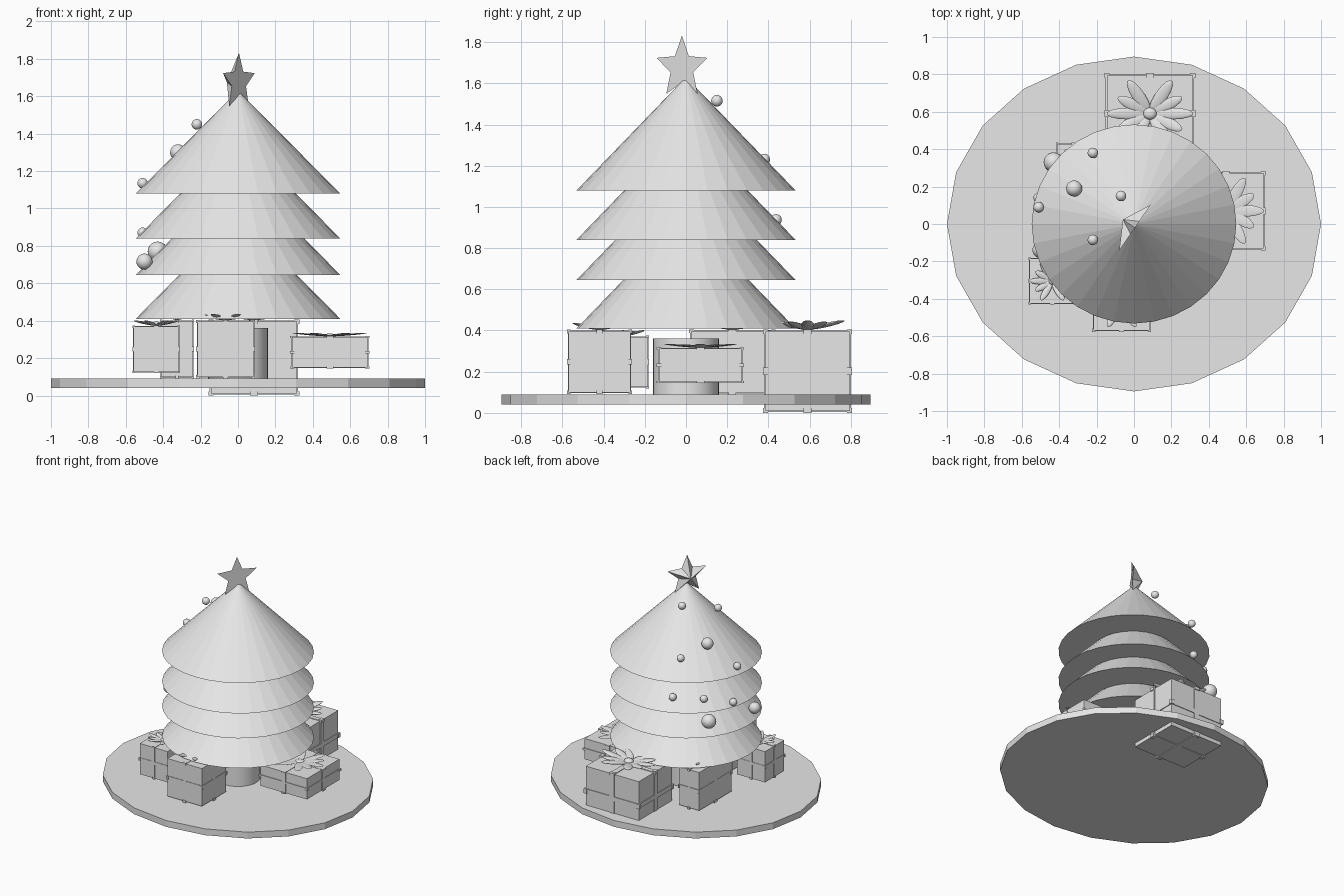
import bpy, bmesh, math
from mathutils import Matrix, Vector

cube = bpy.data.objects.get("Cube")
if cube:
    bpy.data.objects.remove(cube, do_unlink=True)

# One flat colour for everything
grey = bpy.data.materials.new("light_grey")
grey.use_nodes = True
colour = (0.8, 0.8, 0.8, 1)
grey.diffuse_color = colour
grey.node_tree.nodes["Principled BSDF"].inputs["Base Color"].default_value = colour


def finish(bm, name, smooth=False):
    mesh = bpy.data.meshes.new(name)
    bm.normal_update()
    bm.to_mesh(mesh)
    bm.free()
    mesh.materials.append(grey)
    obj = bpy.data.objects.new(name, mesh)
    bpy.context.collection.objects.link(obj)
    if smooth:
        bpy.ops.object.select_all(action='DESELECT')
        obj.select_set(True)
        bpy.context.view_layer.objects.active = obj
        bpy.ops.object.shade_smooth_by_angle(angle=math.radians(40))
    return obj


def placed(loc, scale):
    return Matrix.Translation(loc) @ Matrix.Diagonal((*scale, 1))


def cone(name, sides, rx, ry, z0, z1, top=1.0, smooth=False):
    bm = bmesh.new()
    # Start the ring of points on the x axis
    turn = Matrix.Rotation(math.pi / 2, 4, 'Z')
    bmesh.ops.create_cone(bm, cap_ends=True, segments=sides, radius1=1, radius2=top, depth=1,
                          matrix=placed((0, 0, (z0 + z1) / 2), (rx, ry, z1 - z0)) @ turn)
    return finish(bm, name, smooth)


def box(bm, loc, size):
    bmesh.ops.create_cube(bm, size=1, matrix=placed(loc, size))


# Round base, trunk and four equal foliage tiers
cone("base_disc", 20, 1.0, 0.895, 0.04, 0.09)
cone("trunk", 32, 0.16, 0.16, 0.09, 0.362, smooth=True)
for i, z in enumerate((0.41, 0.645, 0.84, 1.08)):
    cone(f"foliage_tier_{i + 1}", 32, 0.547, 0.532, z, z + 0.55, top=0)

# Star with a flat back and a raised centre on the other side
bm = bmesh.new()
across, out = Vector((0.567, 0.824, 0)), Vector((-0.824, 0.567, 0))
centre = Vector((0.005, -0.02, 1.675))
ring = []
for i in range(10):
    a = math.pi / 2 + i * math.pi / 5
    r = 0.157 if i % 2 == 0 else 0.07
    ring.append(bm.verts.new(centre + across * r * math.cos(a) + Vector((0, 0, r * math.sin(a)))))
peak = bm.verts.new(centre + out * 0.078)
bm.faces.new(ring)
for i in range(10):
    bm.faces.new((ring[(i + 1) % 10], ring[i], peak))
bmesh.ops.recalc_face_normals(bm, faces=bm.faces)
finish(bm, "star")

# Baubles: x, y, z, radius
small, medium, large = 0.028, 0.043, 0.053
baubles = [
    (-0.07, 0.15, 1.515, small), (-0.22, -0.085, 1.45, small),
    (-0.32, 0.19, 1.30, medium), (-0.22, 0.38, 1.23, small),
    (-0.51, 0.09, 1.135, small), (-0.19, 0.437, 0.937, small),
    (-0.38, 0.32, 0.93, small), (-0.51, 0.14, 0.87, small),
    (-0.43, 0.33, 0.77, large), (-0.5, -0.14, 0.716, medium),
]
for i, (x, y, z, r) in enumerate(baubles):
    bm = bmesh.new()
    bmesh.ops.create_uvsphere(bm, u_segments=20, v_segments=12, radius=r,
                              matrix=Matrix.Translation((x, y, z)))
    finish(bm, f"bauble_{i + 1}", True)


# Gift parts are made in a unit cube, then stretched to size
def gift_box():
    bm = bmesh.new()
    box(bm, (0, 0, 0), (0.95, 0.95, 0.95))
    return bm


def gift_ribbon():
    bm = bmesh.new()
    for axis in range(3):
        size = [0.974] * 3
        size[axis] = 0.084
        box(bm, (0, 0, 0), size)
        # Thick folds where the band turns over the box edges
        for s in (-1, 1):
            for t in (-1, 1):
                loc = [0, 0, 0]
                loc[axis - 1], loc[axis - 2] = s * 0.472, t * 0.472
                fold = [0.056] * 3
                fold[axis] = 0.088
                box(bm, loc, fold)
    return bm


def gift_bow():
    bm = bmesh.new()
    # Six long petals and four short ones between them, rising outwards
    petals = [(a, 0.48) for a in range(0, 360, 60)]
    petals += [(a, 0.41) for a in (30, 150, 210, 330)]
    for angle, length in petals:
        m = (Matrix.Translation((0, 0, 0.5))
             @ Matrix.Rotation(math.radians(angle), 4, 'Z')
             @ Matrix.Rotation(math.radians(-12), 4, 'Y')
             @ placed((length * 0.52, 0, 0), (length * 0.5, 0.072, 0.025)))
        bmesh.ops.create_uvsphere(bm, u_segments=14, v_segments=8, radius=1, matrix=m)
    bmesh.ops.create_uvsphere(bm, u_segments=14, v_segments=8, radius=1,
                              matrix=placed((0, 0, 0.53), (0.075, 0.075, 0.055)))
    return bm


gifts = {
    "back_gift": ((0.085, 0.59, 0.203), (0.485, 0.432, 0.406)),
    "front_gift": ((-0.066, -0.42, 0.248), (0.315, 0.315, 0.312)),
    "right_gift": ((-0.437, -0.305, 0.247), (0.255, 0.252, 0.255)),
    "left_flat_gift": ((0.491, 0.07, 0.231), (0.425, 0.425, 0.172)),
    "back_right_gift": ((-0.326, 0.225, 0.248), (0.182, 0.42, 0.316)),
}
for name, (loc, size) in gifts.items():
    for part, make in (("box", gift_box), ("ribbon", gift_ribbon), ("bow", gift_bow)):
        bm = make()
        bmesh.ops.transform(bm, matrix=placed(loc, size), verts=bm.verts)
        finish(bm, f"{name}_{part}", part == "bow")
